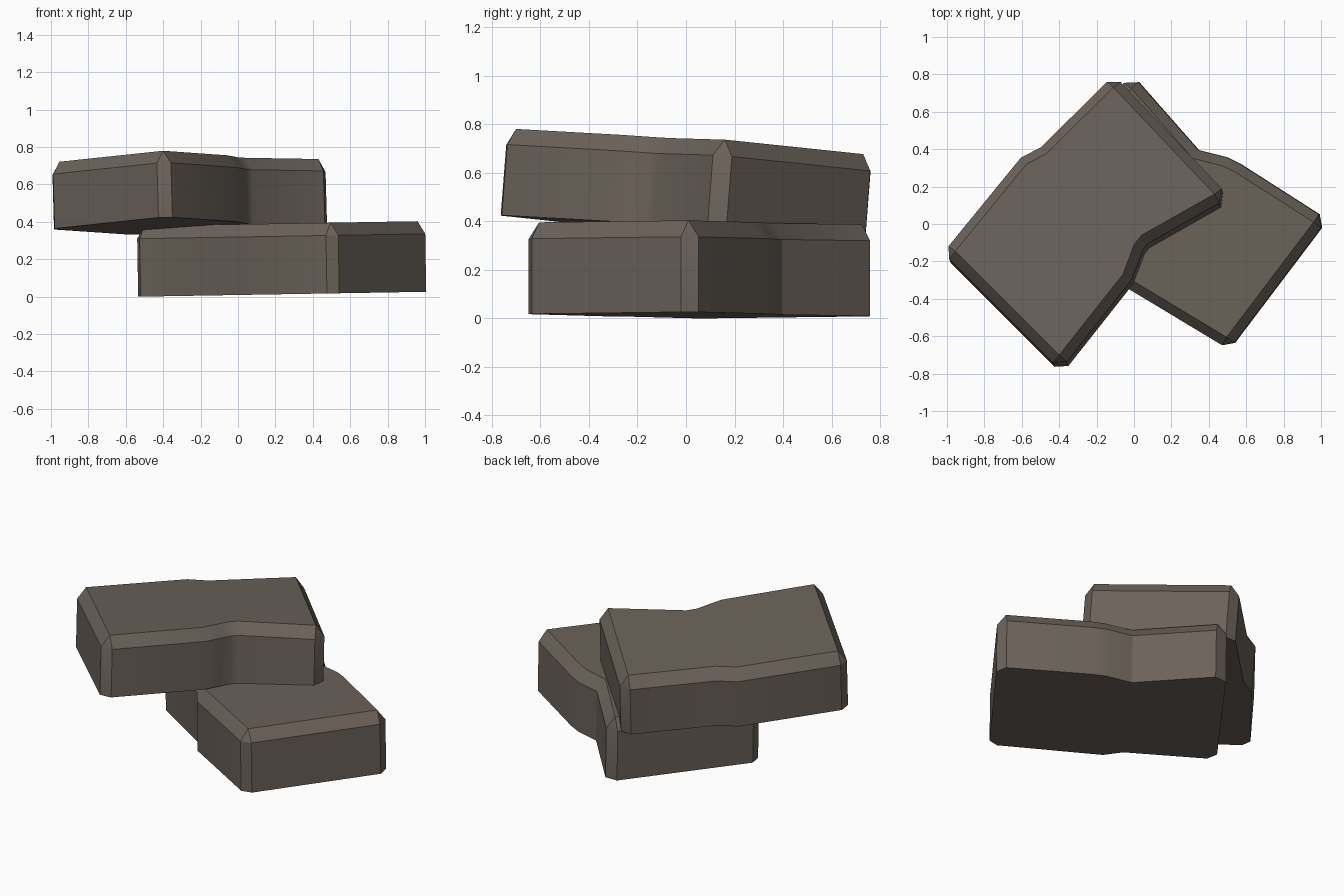
import bpy, bmesh, math
from mathutils import Vector

if "Cube" in bpy.data.objects:
    bpy.data.objects.remove(bpy.data.objects["Cube"])

stone = bpy.data.materials.new("grey brown stone")
stone.diffuse_color = (0.147, 0.122, 0.102, 1)
stone.use_nodes = True
stone.node_tree.nodes["Principled BSDF"].inputs["Base Color"].default_value = stone.diffuse_color


def slab(name, top, corners, height, slope, thick, bevel=0.05, drop=0.068):
    """Bent slab: top outline (counter-clockwise), bevelled rim and corners, flat base.
    height and slope give the tilted plane of the top face."""
    n = len(top)
    pts = [Vector(p) for p in top]
    down = -Vector((-slope[0], -slope[1], 1)).normalized()

    def lift(p):
        return Vector((p.x, p.y, height + slope[0] * p.x + slope[1] * p.y))

    def normal(i):
        d = (pts[(i + 1) % n] - pts[i]).normalized()
        return Vector((d.y, -d.x))

    bm = bmesh.new()
    cap = [bm.verts.new(lift(p)) for p in pts]
    rim, base = [], []
    for i, p in enumerate(pts):
        a, b = normal(i - 1), normal(i)
        # corners get two rim points, bends get one mitred point
        offs = [a, b] if i in corners else [(a + b) / (1 + a.dot(b))]
        outer = [lift(p + o * bevel) for o in offs]
        rim.append([bm.verts.new(q + down * drop) for q in outer])
        base.append([bm.verts.new(q + down * thick) for q in outer])
    bm.faces.new(cap)
    bm.faces.new([v for g in reversed(base) for v in reversed(g)])
    for i in range(n):
        j = (i + 1) % n
        bm.faces.new((rim[i][-1], rim[j][0], cap[j], cap[i]))
        bm.faces.new((base[i][-1], base[j][0], rim[j][0], rim[i][-1]))
        if i in corners:
            bm.faces.new((rim[i][0], rim[i][1], cap[i]))
            bm.faces.new((base[i][0], base[i][1], rim[i][1], rim[i][0]))
    bmesh.ops.recalc_face_normals(bm, faces=bm.faces)
    mesh = bpy.data.meshes.new(name)
    bm.to_mesh(mesh)
    bm.free()
    mesh.materials.append(stone)
    ob = bpy.data.objects.new(name, mesh)
    bpy.context.collection.objects.link(ob)
    bpy.ops.object.select_all(action='DESELECT')
    ob.select_set(True)
    bpy.context.view_layer.objects.active = ob
    bpy.ops.object.shade_smooth_by_angle(angle=math.radians(28))


# Upper slab, tilted, lying across the lower one
slab("upper_slab",
     [(-.40, -.70), (-.06, -.27), (-.025, -.18), (0, -.11), (.04, -.06),
      (.43, .16), (-.11, .73), (-.47, .375), (-.575, .32), (-.955, -.145)],
     {0, 5, 6, 9}, 0.7365, (.0277, -.078), 0.36)

# Lower slab, almost level on the ground
slab("lower_slab",
     [(.495, -.605), (.96, .01), (.545, .275), (.475, .31), (.315, .35),
      (-.015, .725), (-.50, .07), (-.087, -.197), (-.02, -.295)],
     {0, 1, 5, 6}, 0.387, (.017, 0), 0.378)
